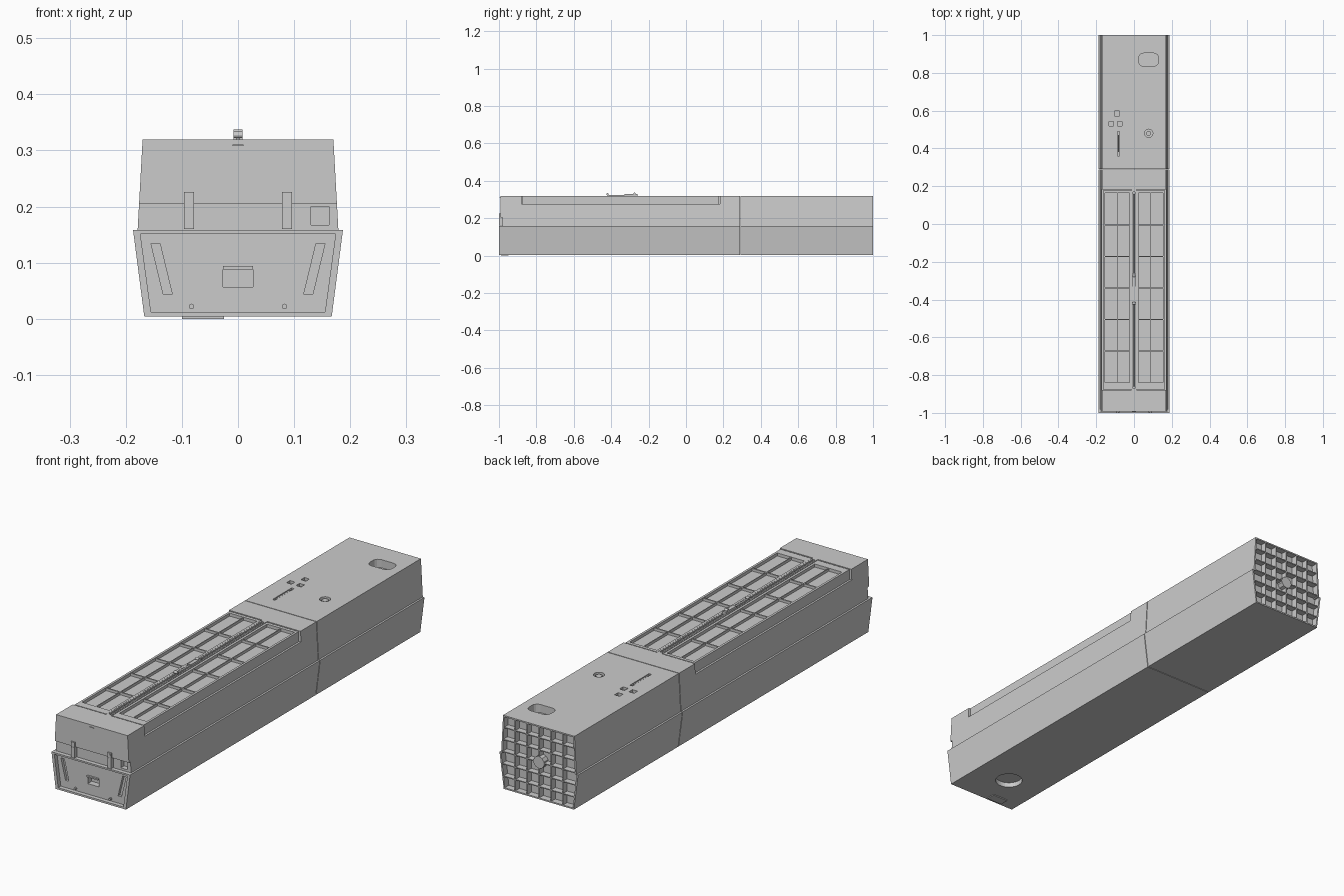
import bpy, bmesh, math
from mathutils import Matrix

if "Cube" in bpy.data.objects:
    bpy.data.objects.remove(bpy.data.objects["Cube"])


def finish(name, bm, smooth=False):
    bmesh.ops.recalc_face_normals(bm, faces=bm.faces)
    me = bpy.data.meshes.new(name)
    bm.to_mesh(me)
    bm.free()
    ob = bpy.data.objects.new(name, me)
    bpy.context.collection.objects.link(ob)
    if smooth:
        for p in me.polygons:
            p.use_smooth = len(p.vertices) == 4
    return ob


def add_box(bm, x0, x1, y0, y1, z0, z1):
    m = Matrix.Translation(((x0 + x1) / 2, (y0 + y1) / 2, (z0 + z1) / 2))
    m = m @ Matrix.Diagonal((x1 - x0, y1 - y0, z1 - z0, 1))
    bmesh.ops.create_cube(bm, size=1, matrix=m)


def add_cyl(bm, centre, r, depth, axis='Z', n=20):
    rot = {'Z': Matrix(), 'Y': Matrix.Rotation(math.pi / 2, 4, 'X'),
           'X': Matrix.Rotation(math.pi / 2, 4, 'Y')}[axis]
    bmesh.ops.create_cone(bm, cap_ends=True, segments=n, radius1=r, radius2=r, depth=depth,
                          matrix=Matrix.Translation(centre) @ rot)


def add_prism(bm, pts, y0, y1):
    """Extrude an x-z profile along y."""
    a = [bm.verts.new((x, y0, z)) for x, z in pts]
    b = [bm.verts.new((x, y1, z)) for x, z in pts]
    bm.faces.new(a)
    bm.faces.new(b[::-1])
    for i in range(len(pts)):
        j = (i + 1) % len(pts)
        bm.faces.new((a[i], b[i], b[j], a[j]))


def add_rounded_slot(bm, cx, cy, hx, hy, r, z0, z1):
    """Vertical prism with a rounded rectangle outline."""
    pts = []
    for q, (sx, sy) in enumerate(((1, 1), (-1, 1), (-1, -1), (1, -1))):
        for k in range(5):
            a = math.pi / 2 * (q + k / 4)
            pts.append((cx + sx * (hx - r) + r * math.cos(a), cy + sy * (hy - r) + r * math.sin(a)))
    face = bm.faces.new([bm.verts.new((x, y, z0)) for x, y in pts])
    ext = bmesh.ops.extrude_face_region(bm, geom=[face], use_keep_orig=True)
    verts = [g for g in ext['geom'] if isinstance(g, bmesh.types.BMVert)]
    bmesh.ops.translate(bm, verts=verts, vec=(0, 0, z1 - z0))


def cut(target, bm):
    """Subtract the bmesh from the target and discard the cutter."""
    cutter = finish("cutter", bm)
    cutter.hide_render = True
    mod = target.modifiers.new("cut", 'BOOLEAN')
    mod.operation, mod.solver, mod.object = 'DIFFERENCE', 'EXACT', cutter
    bpy.context.view_layer.objects.active = target
    bpy.ops.object.modifier_apply(modifier=mod.name)
    bpy.data.objects.remove(cutter, do_unlink=True)


LOWER = [(-.167, .004), (.167, .004), (.187, .158), (-.187, .158)]
UPPER = [(-.179, .156), (.179, .156), (.17, .32), (-.17, .32)]


def hull(name, profile, y0, y1):
    bm = bmesh.new()
    add_prism(bm, profile, y0, y1)
    return finish(name, bm)


# Four hull shells
lower_front = hull("lower_front_hull", LOWER, -1, .289)
upper_front = hull("upper_front_hull", UPPER, -.993, .289)
lower_rear = hull("lower_rear_hull", LOWER, .292, 1)
upper_rear = hull("upper_rear_hull", UPPER, .292, 1)

# Front lower panel: framed recess, then handle pocket and slanted slots
bm = bmesh.new()
add_prism(bm, [(-.155, .012), (.155, .012), (.174, .151), (-.174, .151)], -1.02, -.982)
cut(lower_front, bm)
bm = bmesh.new()
add_box(bm, -.027, .027, -1, -.955, .057, .094)
for s in (-1, 1):
    add_prism(bm, [(s * .117, .043), (s * .133, .043), (s * .155, .134), (s * .139, .134)], -1, -.97)
cut(lower_front, bm)
# Round recess in the underside
bm = bmesh.new()
add_cyl(bm, (0, -.82, 0), .056, .05, n=32)
cut(lower_front, bm)

# Upper front: latch band, hatch bays open to the sides, middle channel
bm = bmesh.new()
add_box(bm, -.2, .2, -1.02, -.982, .15, .205)
for s in (-1, 1):
    add_box(bm, min(s * .012, s * .2), max(s * .012, s * .2), -.88, .182, .275, .34)
cut(upper_front, bm)
bm = bmesh.new()
add_box(bm, -.006, .006, -.87, .17, .308, .34)
add_box(bm, .13, .162, -1, -.96, .167, .2)
cut(upper_front, bm)

# Hatch doors with rim and rib grid
for s, name in ((-1, "left_hatch_door"), (1, "right_hatch_door")):
    x0, x1 = sorted((s * .014, s * .164))
    y0, y1 = -.875, .177
    bm = bmesh.new()
    add_box(bm, x0, x1, y0, y1, .275, .306)
    add_box(bm, x0, x0 + .01, y0, y1, .306, .319)
    add_box(bm, x1 - .01, x1, y0, y1, .306, .319)
    add_box(bm, x0, x1, y0, y0 + .035, .306, .319)
    add_box(bm, x0, x1, y1 - .014, y1, .306, .319)
    xm = (x0 + x1) / 2
    add_box(bm, xm - .002, xm + .002, y0, y1, .306, .317)
    for i in range(5):
        y = -.005 - .167 * i
        add_box(bm, x0, x1, y - .003, y + .003, .306, .317)
    finish(name, bm)

# Hatch lock rod and handle in the channel
bm = bmesh.new()
add_cyl(bm, (0, -.35, .314), .004, 1.02, 'Y', 8)
finish("lock_rod", bm, True)
bm = bmesh.new()
add_box(bm, -.008, .008, -.33, -.26, .316, .329)
add_cyl(bm, (0, -.275, .331), .006, .016, 'X', 12)
add_box(bm, -.004, .004, -.42, -.31, .319, .325)
add_cyl(bm, (0, -.42, .328), .006, .016, 'X', 12)
finish("lock_handle", bm)

# Front latches with pins, and panel screws
for s, side in ((-1, "left"), (1, "right")):
    bm = bmesh.new()
    x = s * .087
    add_box(bm, x - .009, x + .009, -.999, -.98, .16, .226)
    add_box(bm, x - .006, x + .006, -1, -.998, .165, .205)
    add_cyl(bm, (x, -.999, .217), .005, .002, 'Y', 12)
    finish(side + "_front_latch", bm)
    bm = bmesh.new()
    add_cyl(bm, (s * .083, -.985, .022), .005, .012, 'Y', 10)
    finish(side + "_panel_screw", bm)
bm = bmesh.new()
add_box(bm, -.01, .01, -.996, -.992, .308, .311)
finish("front_top_catch", bm)
bm = bmesh.new()
add_box(bm, -.027, .027, -.99, -.982, .088, .094)
finish("front_pull_handle", bm)

# Rear deck openings
bm = bmesh.new()
add_rounded_slot(bm, .078, .87, .052, .034, .024, .285, .34)
add_cyl(bm, (.078, .48, .318), .022, .04)
add_box(bm, -.088, -.076, .36, .49, .305, .34)
for x, y in ((-.09, .585), (-.12, .53), (-.075, .53)):
    add_box(bm, x - .012, x + .012, y - .012, y + .012, .308, .34)
cut(upper_rear, bm)
bm = bmesh.new()
add_cyl(bm, (.078, .48, .306), .013, .02)
add_box(bm, -.085, -.079, .38, .47, .3, .318)
finish("deck_fittings", bm)

# Rear end: open pocket behind a rib lattice with a round hub
bm = bmesh.new()
add_prism(bm, [(-.162, .01), (.162, .01), (.181, .17), (-.181, .17)], .972, 1.02)
cut(lower_rear, bm)
bm = bmesh.new()
add_prism(bm, [(-.173, .14), (.173, .14), (.164, .314), (-.164, .314)], .972, 1.02)
cut(upper_rear, bm)
bm = bmesh.new()
for i in range(1, 6):
    x = -.17 + i * .34 / 6
    add_box(bm, x - .002, x + .002, .97, .999, .006, .318)
    z = .005 + i * .315 / 6
    half = .165 + .018 * (1 - abs(z - .158) / .158) - (.006 if z > .158 else 0)
    add_box(bm, -half, half, .97, .999, z - .002, z + .002)
finish("rear_rib_lattice", bm)
bm = bmesh.new()
add_cyl(bm, (0, .984, .162), .026, .032, 'Y', 10)
finish("rear_hub", bm)

# Thin base pad under the front shell
bm = bmesh.new()
add_box(bm, -.1, -.025, -.99, -.95, 0, .005)
finish("base_pad", bm)
